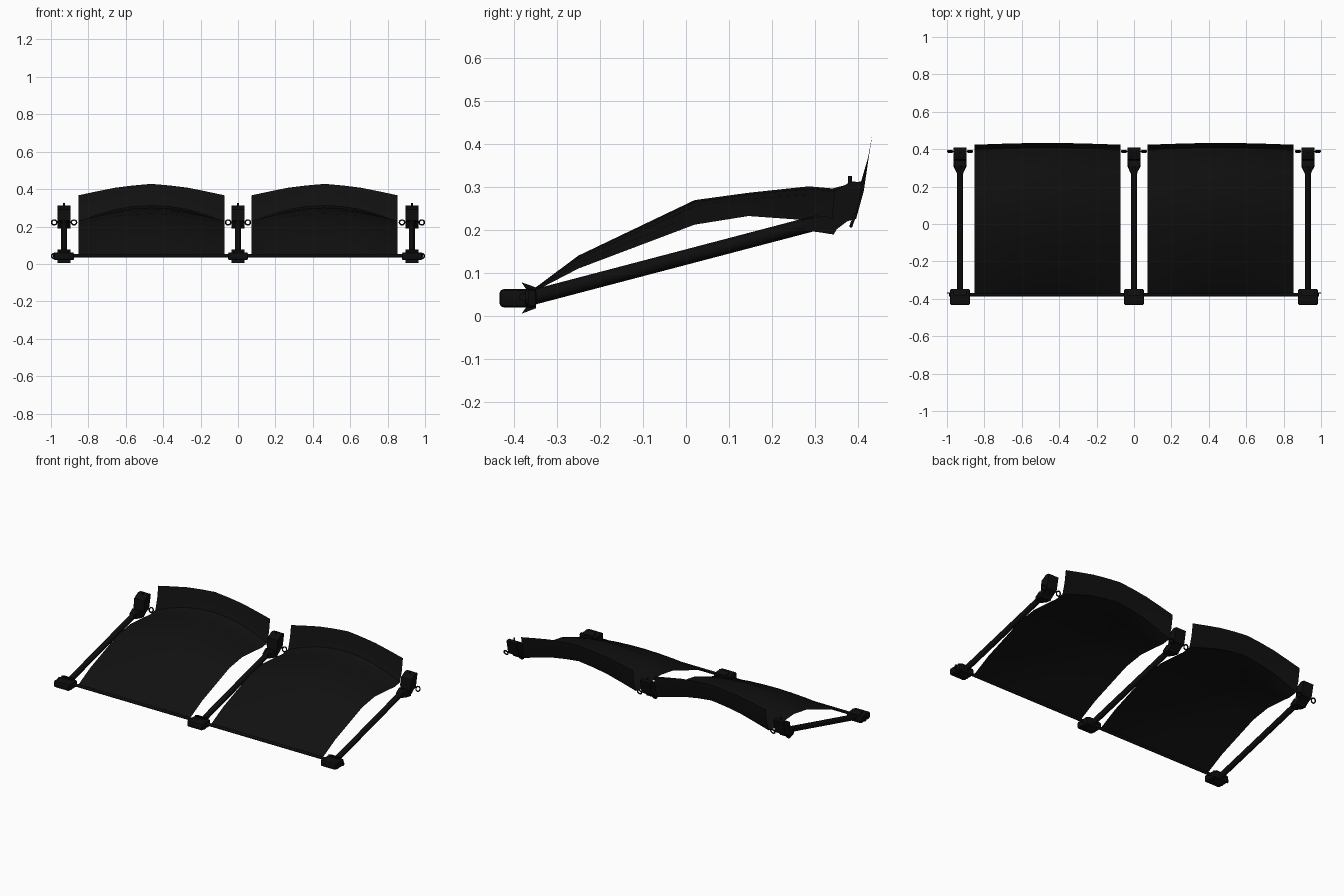
import bpy, bmesh, math
from mathutils import Vector, Matrix

if "Cube" in bpy.data.objects:
    bpy.data.objects.remove(bpy.data.objects["Cube"], do_unlink=True)


def material(name, rgb):
    m = bpy.data.materials.new(name)
    m.use_nodes = True
    m.diffuse_color = (*rgb, 1)
    m.node_tree.nodes["Principled BSDF"].inputs["Base Color"].default_value = (*rgb, 1)
    return m


FABRIC = material("black fabric", (0.0055, 0.0055, 0.0055))
METAL = material("black metal", (0.004, 0.004, 0.004))


def finish(name, bm, mat, smooth=True):
    bmesh.ops.recalc_face_normals(bm, faces=bm.faces)
    me = bpy.data.meshes.new(name)
    bm.to_mesh(me)
    bm.free()
    me.materials.append(mat)
    ob = bpy.data.objects.new(name, me)
    bpy.context.collection.objects.link(ob)
    if smooth:
        bpy.ops.object.select_all(action='DESELECT')
        ob.select_set(True)
        bpy.context.view_layer.objects.active = ob
        bpy.ops.object.shade_smooth_by_angle(angle=math.radians(40))
    return ob


def box(name, centre, size, bevel=0.0):
    bm = bmesh.new()
    bmesh.ops.create_cube(bm, size=1, matrix=Matrix.Translation(centre) @ Matrix.Diagonal((*size, 1)))
    if bevel:
        bmesh.ops.bevel(bm, geom=bm.edges[:], offset=bevel, segments=2, profile=0.5, affect='EDGES')
    return finish(name, bm, METAL)


def rod(name, a, b, radius, sides=10):
    a, b = Vector(a), Vector(b)
    turn = (b - a).to_track_quat('Z', 'Y').to_matrix().to_4x4()
    bm = bmesh.new()
    bmesh.ops.create_cone(bm, cap_ends=True, segments=sides, radius1=radius, radius2=radius,
                          depth=(b - a).length, matrix=Matrix.Translation((a + b) / 2) @ turn)
    return finish(name, bm, METAL)


def prism(name, x, half, outline):
    """Side outline in y, z extruded across x; half is the half width at each point."""
    bm = bmesh.new()
    left, right = ([bm.verts.new((x + s * h, y, z)) for h, (y, z) in zip(half, outline)] for s in (1, -1))
    bm.faces.new(left)
    bm.faces.new(right[::-1])
    n = len(outline)
    for i in range(n):
        j = (i + 1) % n
        bm.faces.new((left[i], right[i], right[j], left[j]))
    return finish(name, bm, METAL)


def ring(name, centre, tilt):
    bpy.ops.mesh.primitive_torus_add(location=centre, rotation=(math.radians(tilt), 0, 0), major_radius=0.014,
                                     minor_radius=0.004, major_segments=16, minor_segments=6)
    ob = bpy.context.object
    ob.name = name
    ob.data.materials.append(METAL)
    bpy.ops.object.shade_smooth_by_angle(angle=math.radians(60))


def sheet(name, x, rows, arch):
    """Cloth panel: each row is y, z at the side edges, z at the middle, y bulge."""
    bm = bmesh.new()
    grid = []
    for y, z_side, z_mid, bulge in rows:
        row = []
        for i in range(len(arch)):
            u = -0.39 + 0.78 * i / (len(arch) - 1)
            row.append(bm.verts.new((x + u, y + bulge * arch[i], z_side + (z_mid - z_side) * arch[i])))
        grid.append(row)
    for lo, hi in zip(grid, grid[1:]):
        for i in range(len(arch) - 1):
            bm.faces.new((lo[i], lo[i + 1], hi[i + 1], hi[i]))
    return finish(name, bm, FABRIC)


# Arched cloth panels with an upright flap along the back edge
roof = [(-0.375, 0.045, 0.047, 0), (-0.25, 0.11, 0.14, 0), (0.02, 0.212, 0.269, 0),
        (0.145, 0.232, 0.286, 0), (0.285, 0.222, 0.301, 0), (0.34, 0.217, 0.296, 0),
        (0.395, 0.225, 0.313, 0.012)]
flap = [(0.395, 0.225, 0.313, 0.012), (0.413, 0.29, 0.368, 0.01), (0.424, 0.367, 0.428, 0.01)]
for side, x in (("right", -0.463), ("left", 0.463)):
    sheet(side + "_cloth_panel", x, roof, (0, 0.42, 0.75, 0.93, 1, 0.93, 0.75, 0.42, 0))
    sheet(side + "_back_flap", x, flap, (0, 0.34, 0.66, 0.86, 1, 0.86, 0.66, 0.34, 0))

# Front rail holding the cloth
rod("front_rail", (-0.99, -0.378, 0.044), (0.99, -0.378, 0.044), 0.009)

for side, x in (("right", -0.93), ("middle", 0), ("left", 0.93)):
    # Front foot with its collar
    box(side + "_foot", (x, -0.39, 0.041), (0.107, 0.086, 0.042), 0.009)
    prism(side + "_foot_collar", x, [0.034] * 6,
          [(-0.382, 0.005), (-0.348, 0.018), (-0.348, 0.066), (-0.382, 0.078), (-0.37, 0.06), (-0.37, 0.022)])
    # Sloping arm
    rod(side + "_arm", (x, -0.36, 0.042), (x, 0.31, 0.218), 0.0175)
    # Flared neck and tilted bracket at the arm's end
    prism(side + "_arm_neck", x, [0.017, 0.017, 0.034, 0.034, 0.034, 0.034],
          [(0.27, 0.224), (0.275, 0.198), (0.305, 0.195), (0.343, 0.189), (0.358, 0.215), (0.325, 0.232)])
    prism(side + "_bracket", x, [0.035] * 7,
          [(0.335, 0.19), (0.355, 0.205), (0.375, 0.22), (0.393, 0.225), (0.41, 0.309), (0.385, 0.313), (0.345, 0.29)])
    rod(side + "_bracket_pin", (x, 0.381, 0.30), (x, 0.381, 0.325), 0.005)
    # Eyelets on both sides of the bracket
    for s, hand in ((-1, "right"), (1, "left")):
        ring(f"{side}_{hand}_eyelet", (x + s * 0.053, 0.388, 0.222), 70)

# Eyelets at the rail ends
for s, hand in ((-1, "right"), (1, "left")):
    ring(hand + "_rail_eyelet", (s * 0.982, -0.369, 0.042), 90)
